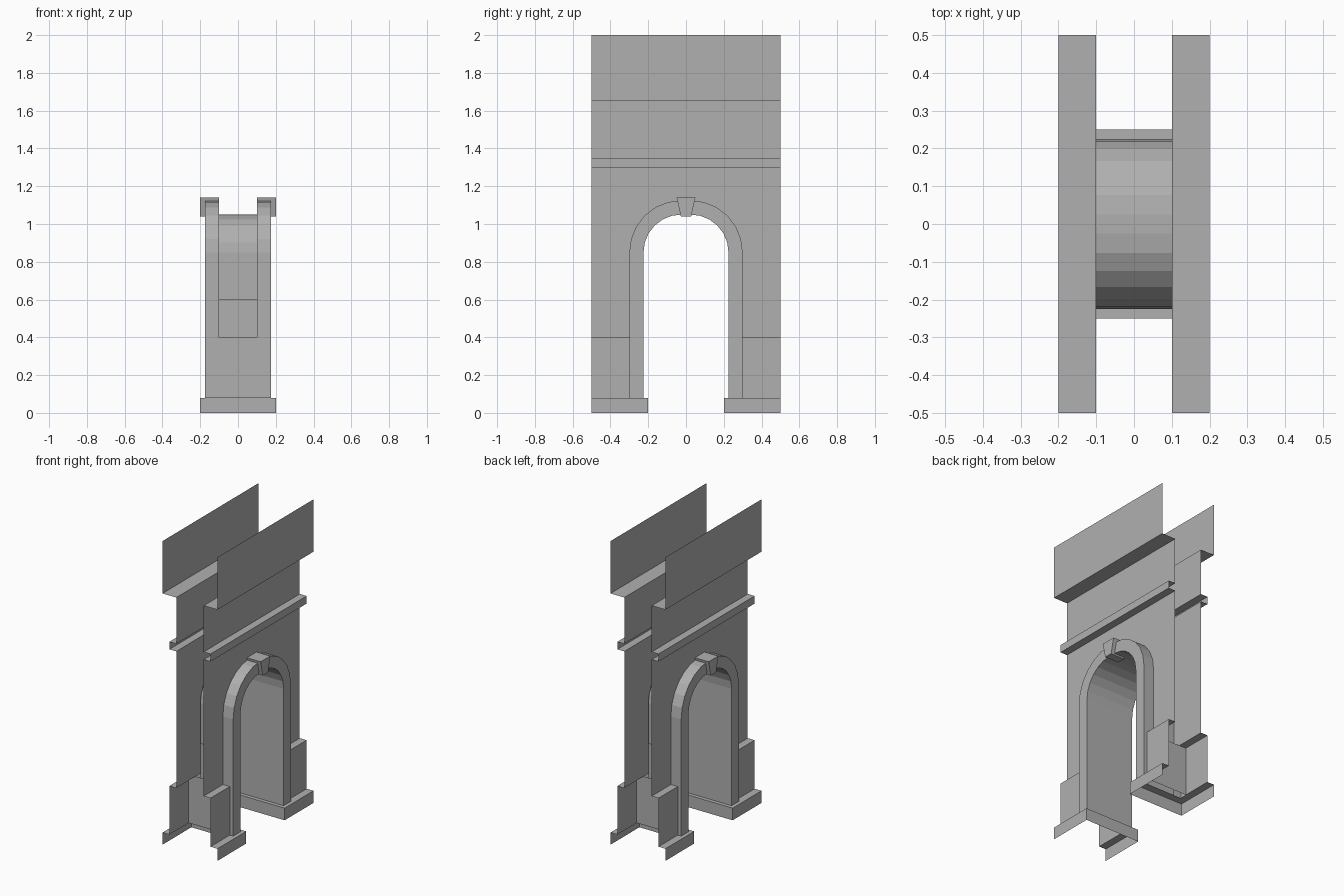
import bpy, bmesh, math

if "Cube" in bpy.data.objects:
    bpy.data.objects.remove(bpy.data.objects["Cube"])

# Mid-grey stone
stone = bpy.data.materials.new("grey_stone")
stone.diffuse_color = (0.435, 0.435, 0.435, 1)
stone.use_nodes = True
stone.node_tree.nodes["Principled BSDF"].inputs["Base Color"].default_value = stone.diffuse_color


def make(name, verts, faces):
    me = bpy.data.meshes.new(name)
    me.from_pydata(verts, [], faces)
    bm = bmesh.new()
    bm.from_mesh(me)
    bmesh.ops.recalc_face_normals(bm, faces=bm.faces)
    bm.to_mesh(me)
    bm.free()
    me.materials.append(stone)
    ob = bpy.data.objects.new(name, me)
    bpy.context.collection.objects.link(ob)
    return ob


def loft(name, rows):
    """Skin a sheet between rows of points."""
    n = len(rows[0])
    verts = [p for row in rows for p in row]
    faces = [(r * n + i, r * n + i + 1, (r + 1) * n + i + 1, (r + 1) * n + i)
             for r in range(len(rows) - 1) for i in range(n - 1)]
    return make(name, verts, faces)


def arch(off, z0):
    """Arch outline (y, z): straight legs, rounded shoulders, short flat crown."""
    r = 0.2 + off
    half = [(0.025 + r * math.cos(a), 0.85 + r * math.sin(a))
            for a in (math.radians(15 * i) for i in range(7))]
    pts = [(0.225 + off, z0)] + half
    return pts + [(-y, z) for y, z in reversed(pts)]


# Archway: raised trim on both sides joined by the passage vault
section = [(0.075, 0.1), (0.075, 0.175), (0, 0.175),
           (0, 0.1), (0, -0.1),
           (0, -0.175), (0.075, -0.175), (0.075, -0.1)]
loft("arch_trim_and_vault",
     [[(x, y, z) for y, z in arch(off, 0.08)] for off, x in section])

for side, s in (("right", 1), ("left", -1)):
    # Wall sheet with the arch cut out
    outline = [(0.5, 0.4)] + arch(0.025, 0.4) + [(-0.5, 0.4), (-0.5, 1.3), (0.5, 1.3)]
    make("wall_" + side, [(s * 0.1, y, z) for y, z in outline],
         [tuple(range(len(outline)))])

    # Cornice, frieze and overhanging attic as one profile
    profile = [(0.1, 1.3), (0.15, 1.3), (0.15, 1.35), (0.1, 1.35),
               (0.1, 1.655), (0.2, 1.655), (0.2, 2.0)]
    loft("cornice_and_attic_" + side,
         [[(s * x, y, z) for x, z in profile] for y in (-0.5, 0.5)])

    # Keystone
    key = [(-0.05, 1.14), (0.05, 1.14), (0.027, 1.04), (-0.027, 1.04)]
    make("keystone_" + side,
         [(s * x, y, z) for x in (0.1, 0.2) for y, z in key],
         [(0, 1, 2, 3), (4, 5, 6, 7)] +
         [(i, (i + 1) % 4, 4 + (i + 1) % 4, 4 + i) for i in range(4)])


def wrap(x, y, z, t):
    """U-shaped path around the end of a pier, t = front/back sign."""
    return [(x, t * 0.5, z), (x, t * y, z), (-x, t * y, z), (-x, t * 0.5, z)]


for end, t in (("front", -1), ("back", 1)):
    # Base step running around the pier
    loft("base_" + end, [wrap(0.2, 0.2, 0, t), wrap(0.2, 0.2, 0.08, t),
                         wrap(0.15, 0.25, 0.08, t)])
    # Plinth panels with their returns and top ledges
    for side, s in (("right", 1), ("left", -1)):
        loft("plinth_%s_%s" % (end, side),
             [[(s * x, t * y, z) for x, y in ((0.15, 0.5), (0.15, 0.3), (0.1, 0.3))]
              for z in (0.08, 0.4)])
        loft("plinth_ledge_%s_%s" % (end, side),
             [[(s * x, t * y, 0.4) for y in (0.3, 0.5)] for x in (0.15, 0.1)])
    # Inner linings between the two walls
    loft("plinth_lining_" + end,
         [[(x, t * 0.3, z) for x in (-0.1, 0.1)] for z in (0.08, 0.4)])
    loft("jamb_lining_" + end,
         [[(x, t * 0.25, z) for x in (-0.1, 0.1)] for z in (0.08, 0.6)])
